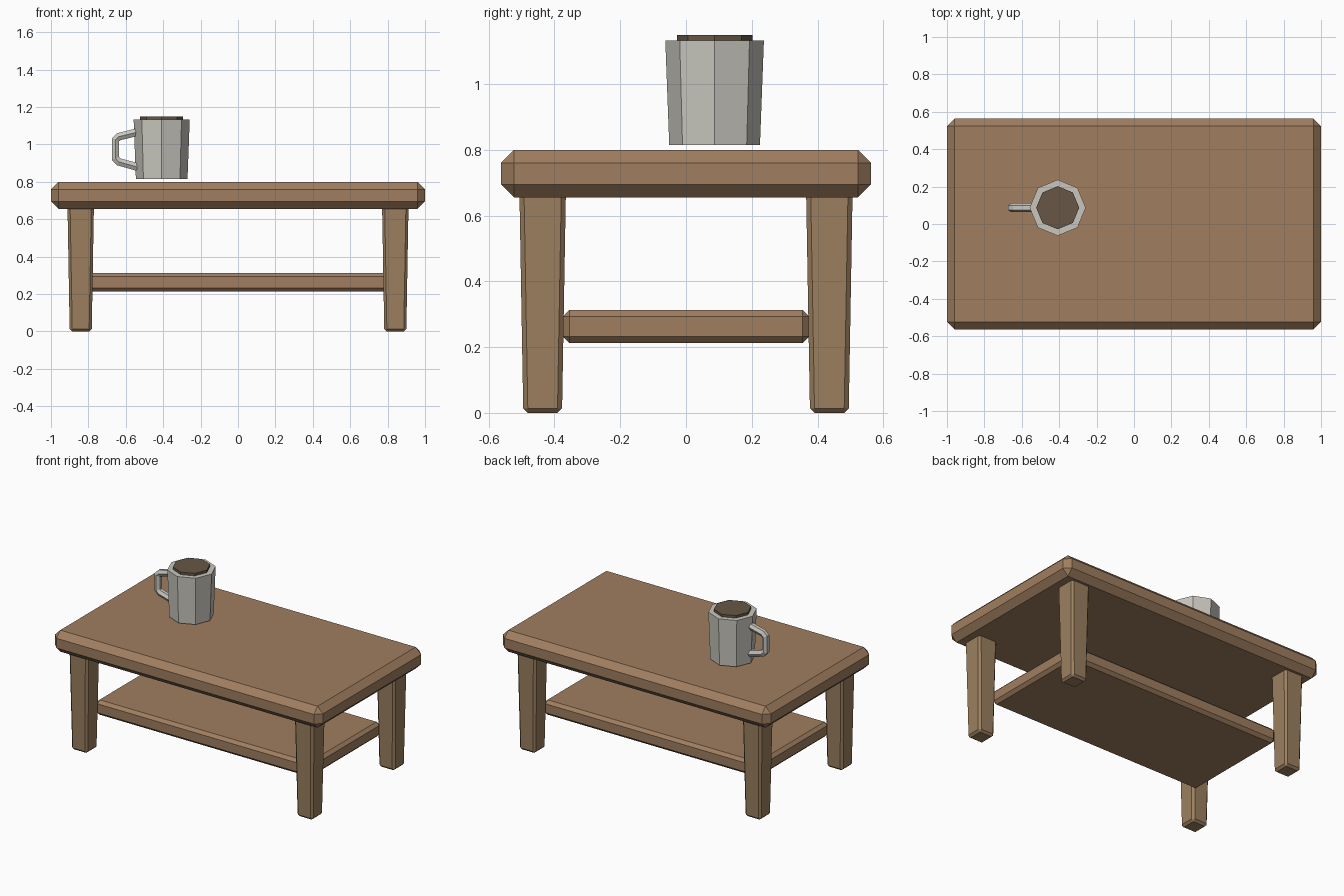
import bpy, bmesh

cube = bpy.data.objects.get("Cube")
if cube:
    bpy.data.objects.remove(cube, do_unlink=True)


def material(name, rgb):
    m = bpy.data.materials.new(name)
    m.use_nodes = True
    m.diffuse_color = (*rgb, 1)
    m.node_tree.nodes["Principled BSDF"].inputs["Base Color"].default_value = (*rgb, 1)
    return m


wood = material("warm wood", (0.35, 0.21, 0.115))
leg_wood = material("leg wood", (0.33, 0.215, 0.115))
ceramic = material("pale ceramic", (0.58, 0.565, 0.515))
coffee = material("dark coffee", (0.135, 0.095, 0.063))


def add_object(name, bm, mat, location):
    mesh = bpy.data.meshes.new(name)
    bm.to_mesh(mesh)
    bm.free()
    mesh.materials.append(mat)
    obj = bpy.data.objects.new(name, mesh)
    obj.location = location
    bpy.context.collection.objects.link(obj)


def block(name, mat, centre, half_x, half_y, z0, z1, chamfer, foot_scale=1.0):
    """Chamfered box standing between z0 and z1, optionally narrower at the foot."""
    bm = bmesh.new()
    bmesh.ops.create_cube(bm, size=2)
    for v in bm.verts:
        s = foot_scale if v.co.z < 0 else 1.0
        v.co = (v.co.x * half_x * s, v.co.y * half_y * s, z1 if v.co.z > 0 else z0)
    bmesh.ops.bevel(bm, geom=bm.edges[:], offset=chamfer, segments=1,
                    affect='EDGES', clamp_overlap=True)
    add_object(name, bm, mat, (*centre, 0))


def octagon(name, mat, centre, r0, r1, z0, z1):
    """Solid eight-sided tapered cup shape with corners on the axes."""
    bm = bmesh.new()
    bmesh.ops.create_cone(bm, cap_ends=True, segments=8, radius1=r0, radius2=r1, depth=z1 - z0)
    add_object(name, bm, mat, (*centre, (z0 + z1) / 2))


# Table
block("tabletop", wood, (0, 0), 1.0, 0.563, 0.655, 0.80, 0.04)
block("shelf", wood, (0, 0), 0.805, 0.375, 0.213, 0.313, 0.02)
for side, sx in (("left", 1), ("right", -1)):
    for end, sy in (("front", -1), ("back", 1)):
        block(f"{end}_{side}_leg", leg_wood, (sx * 0.841, sy * 0.436),
              0.071, 0.071, 0.0, 0.69, 0.014, foot_scale=0.83)

# Mug and its drink
mug_at = (-0.408, 0.087)
octagon("mug_body", ceramic, mug_at, 0.138, 0.15, 0.815, 1.133)
octagon("coffee_surface", coffee, mug_at, 0.115, 0.115, 1.12, 1.15)

# Mug handle: six-sided tube along a bent path
path = [(-0.53, 1.068), (-0.638, 1.041), (-0.655, 1.025),
        (-0.655, 0.925), (-0.638, 0.907), (-0.53, 0.877)]
curve = bpy.data.curves.new("mug_handle_path", 'CURVE')
curve.dimensions = '3D'
curve.bevel_depth = 0.024
curve.bevel_resolution = 1
curve.use_fill_caps = True
spline = curve.splines.new('POLY')
spline.use_smooth = False
spline.points.add(len(path) - 1)
for point, (x, z) in zip(spline.points, path):
    point.co = (x, mug_at[1], z, 1)
curve.materials.append(ceramic)
handle = bpy.data.objects.new("mug_handle", curve)
bpy.context.collection.objects.link(handle)
bpy.ops.object.select_all(action='DESELECT')
handle.select_set(True)
bpy.context.view_layer.objects.active = handle
bpy.ops.object.convert(target='MESH')
